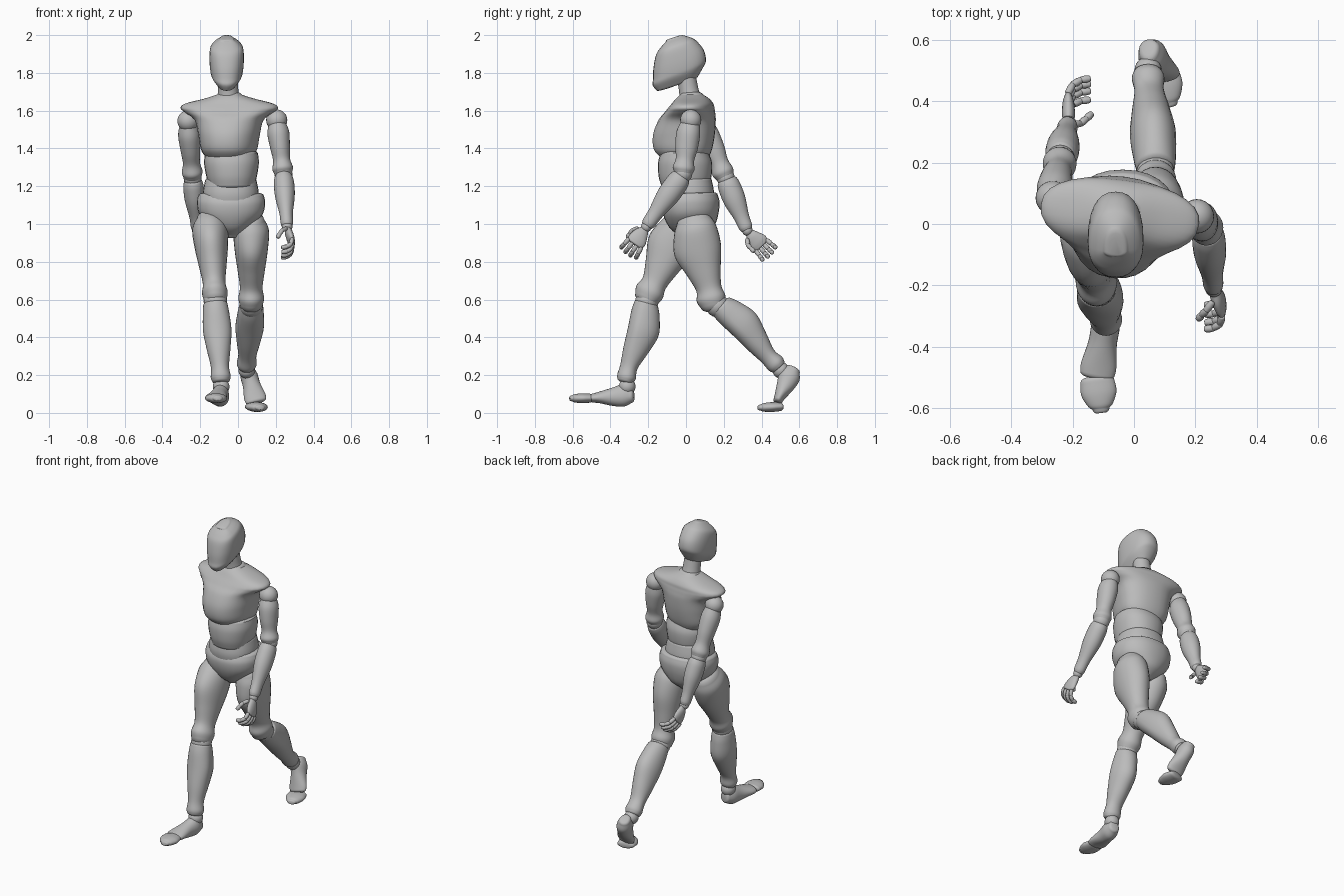
import bpy, bmesh, math
from mathutils import Vector

cube = bpy.data.objects.get("Cube")
if cube:
    bpy.data.objects.remove(cube, do_unlink=True)

GREY = (0.5, 0.5, 0.5, 1)
mat = bpy.data.materials.new("plain_grey")
mat.use_nodes = True
mat.diffuse_color = GREY
mat.node_tree.nodes["Principled BSDF"].inputs["Base Color"].default_value = GREY
mat.node_tree.nodes["Principled BSDF"].inputs["Roughness"].default_value = 0.6

FORWARD = (0, -1, 0)


def finish(name, bm):
    """Turn a bmesh into a smooth shaded grey object."""
    bmesh.ops.recalc_face_normals(bm, faces=bm.faces[:])
    mesh = bpy.data.meshes.new(name)
    bm.to_mesh(mesh)
    bm.free()
    mesh.materials.append(mat)
    obj = bpy.data.objects.new(name, mesh)
    bpy.context.collection.objects.link(obj)
    bpy.ops.object.select_all(action="DESELECT")
    bpy.context.view_layer.objects.active = obj
    obj.select_set(True)
    bpy.ops.object.shade_smooth_by_angle(angle=math.radians(40))
    return obj


def ball(name, centre, radius):
    bm = bmesh.new()
    bmesh.ops.create_uvsphere(bm, u_segments=24, v_segments=14, radius=radius)
    bmesh.ops.translate(bm, verts=bm.verts, vec=Vector(centre))
    return finish(name, bm)


def smooth_stations(stations, steps=5):
    """Catmull-Rom interpolation of the profile."""
    pts = [stations[0]] + list(stations) + [stations[-1]]
    out = []
    for i in range(1, len(pts) - 2):
        for k in range(steps):
            u = k / steps
            out.append([0.5 * (2 * q + (r - p) * u + (2 * p - 5 * q + 4 * r - s) * u * u
                               + (3 * q - p - 3 * r + s) * u ** 3)
                        for p, q, r, s in zip(*pts[i - 1:i + 3])])
    return out + [list(stations[-1])]


def loft(name, a, b, stations, front=FORWARD, dome=0.015, sides=28, power=2.0):
    """Rings along a-b; each station is (t, half width, front depth, back depth)."""
    a, b = Vector(a), Vector(b)
    d = (b - a).normalized()
    f = Vector(front)
    f = (f - d * f.dot(d)).normalized()
    s = d.cross(f)
    rings = [(a.lerp(b, t), w, fr, bk) for t, w, fr, bk in smooth_stations(stations)]
    # rounded ends
    angles = [math.radians(x) for x in (25, 50, 72)]

    def end(ring, sign):
        c, *r = ring
        return [(c + d * sign * dome * math.sin(x), *[v * (1 - dome_in(x)) for v in r]) for x in angles]

    def dome_in(x):
        return (1 - math.cos(x)) * (1.0 if dome > 0.03 else 0.6)

    rings = end(rings[0], -1)[::-1] + rings + end(rings[-1], 1)
    bm = bmesh.new()
    loops = []
    for c, w, fr, bk in rings:
        loop = []
        for i in range(sides):
            x = 2 * math.pi * i / sides
            cx, sx = [math.copysign(abs(v) ** (2 / power), v) for v in (math.cos(x), math.sin(x))]
            loop.append(bm.verts.new(c + s * cx * w + f * sx * (fr if sx > 0 else bk)))
        loops.append(loop)
    for lo, hi in zip(loops, loops[1:]):
        for i in range(sides):
            j = (i + 1) % sides
            bm.faces.new((lo[i], lo[j], hi[j], hi[i]))
    bm.faces.new(loops[0])
    bm.faces.new(loops[-1])
    return finish(name, bm)


# Head and neck
loft("head", (-.06, -.012, 1.755), (-.06, -.088, 1.972),
     [(0, .052, .15, .08), (.15, .078, .162, .12), (.28, .087, .15, .147), (.52, .091, .128, .155),
      (.78, .088, .093, .135), (.9, .07, .06, .112), (1, .04, .02, .08)], dome=.008, power=2.3)
loft("neck", (-.05, .025, 1.65), (-.055, 0, 1.79),
     [(0, .062, .06, .06), (.4, .054, .052, .052), (1, .052, .05, .05)])

# Torso
loft("chest", (-.046, .03, 1.345), (-.046, .03, 1.685),
     [(0, .115, .155, .085), (.14, .147, .2, .105), (.37, .162, .205, .12), (.6, .182, .175, .125),
      (.72, .235, .14, .12), (.79, .26, .12, .115), (.86, .235, .1, .11), (.94, .13, .08, .09),
      (1, .065, .06, .06)], front=(-.13, -1, 0), power=2.3)
loft("belly", (-.033, 0, 1.2), (-.035, 0, 1.375),
     [(0, .12, .13, .12), (.3, .134, .145, .135), (.7, .145, .148, .138), (1, .14, .135, .12)], power=2.2)
loft("waist", (-.038, .015, 1.09), (-.038, .01, 1.235),
     [(0, .14, .13, .13), (.5, .148, .14, .136), (1, .135, .125, .125)], power=2.2)
loft("pelvis", (-.037, .025, .94), (-.037, .018, 1.155),
     [(0, .04, .06, .07), (.2, .1, .11, .125), (.5, .165, .14, .15), (.8, .181, .147, .158),
      (1, .172, .128, .148)], power=2.2)

# Shared limb profiles
THIGH = [(0, .07, .09, .09), (.12, .094, .12, .11), (.35, .088, .143, .11), (.6, .072, .105, .08),
         (.8, .06, .076, .06), (.92, .068, .087, .068), (1, .062, .076, .06)]
SHIN = [(0, .064, .06, .07), (.12, .07, .064, .09), (.35, .075, .06, .108), (.6, .062, .058, .076),
        (.82, .048, .052, .042), (.95, .053, .055, .046), (1, .048, .05, .04)]
FOOT = [(0, .035, .05, .035), (.2, .046, .066, .052), (.5, .047, .05, .046), (.85, .058, .032, .028),
        (1, .056, .025, .024)]
TOES = [(0, .055, .024, .024), (.45, .058, .026, .026), (.85, .042, .022, .022), (1, .028, .016, .016)]
UPPER_ARM = [(0, .045, .05, .05), (.2, .058, .066, .06), (.5, .052, .062, .058), (.75, .045, .05, .048),
             (.92, .055, .06, .056), (1, .05, .052, .05)]
FOREARM = [(0, .048, .054, .054), (.12, .054, .06, .06), (.4, .052, .06, .058), (.75, .036, .042, .04),
           (.95, .033, .038, .036), (1, .03, .034, .032)]
PALM = [(0, .016, .024, .024), (.3, .021, .04, .036), (.75, .02, .05, .05), (1, .016, .046, .046)]
FINGER = [(0, .011, .011, .011), (.5, .0125, .0125, .0125), (1, .011, .011, .011)]


def leg(side, hip, knee, shin_top, ankle, heel, foot_ball, toe_base, toe_tip, foot_up, toe_up):
    loft(side + "_thigh", hip, knee, THIGH, dome=.04)
    ball(side + "_knee_joint", (Vector(knee) + Vector(shin_top)) / 2, .062)
    loft(side + "_shin", shin_top, ankle, SHIN)
    ball(side + "_ankle_joint", Vector(ankle).lerp(Vector(heel), .15) - Vector((0, 0, .02)), .044)
    loft(side + "_foot", heel, foot_ball, FOOT, front=foot_up)
    loft(side + "_toes", toe_base, toe_tip, TOES, front=toe_up)


leg("left", (.07, .04, 1.02), (.07, .15, .575), (.07, .185, .56), (.045, .49, .25),
    (.05, .57, .225), (.095, .487, .065), (.09, .495, .033), (.115, .395, .028), (0, -1, .3), (0, 0, 1))
leg("right", (-.152, .005, 1.02), (-.12, -.2, .605), (-.12, -.215, .575), (-.09, -.315, .172),
    (-.085, -.29, .088), (-.12, -.49, .078), (-.12, -.51, .078), (-.108, -.602, .077), (0, 0, 1), (0, 0, 1))


def arm(side, shoulder, elbow, wrist, reach, spread, inward):
    """Arm and hand; spread points to the thumb side, inward is where the palm faces."""
    shoulder, elbow, wrist, reach, spread = map(Vector, (shoulder, elbow, wrist, reach, spread))
    n = Vector((inward, 0, 0))
    reach.normalize()
    spread.normalize()
    ball(side + "_shoulder_joint", shoulder, .056)
    loft(side + "_upper_arm", shoulder.lerp(elbow, .06), elbow.lerp(shoulder, .04), UPPER_ARM, dome=.035)
    ball(side + "_elbow_joint", elbow, .048)
    loft(side + "_forearm", elbow.lerp(wrist, .07), wrist.lerp(elbow, .04), FOREARM)
    ball(side + "_wrist_joint", wrist, .028)
    knuckle = wrist + reach * .105 - n * .01
    loft(side + "_palm", wrist + reach * .018, knuckle, PALM, front=spread, dome=.01)

    def digit(label, start, steps):
        for k, step in enumerate(steps):
            loft(f"{side}_{label}_{k + 1}", start, start + step, FINGER, front=spread, dome=.006, sides=12)
            start = start + step * 1.12

    # fingers curl towards the palm side
    for i, label in enumerate(("little", "ring", "middle", "index")):
        root = knuckle + spread * (i - 1.5) * .027 + reach * (.012 if i in (1, 2) else .004)
        fan = reach + spread * (i - 1.5) * .08
        digit(label + "_finger", root, (fan * .03 + n * .01, fan * .018 + n * .023, fan * .004 + n * .024))
    digit("thumb", wrist + reach * .035 + spread * .034 + n * .012,
          (spread * .015 + reach * .02 + n * .02, reach * .022 + n * .016, reach * .02 + n * .012))


arm("left", (.205, .025, 1.55), (.24, -.015, 1.265), (.26, -.21, .985),
    (.15, -.55, -.8), (0, -.82, .57), -1)
arm("right", (-.265, .085, 1.545), (-.24, .21, 1.245), (-.215, .325, .965),
    (.1, .68, -.72), (0, -.72, -.68), 1)
